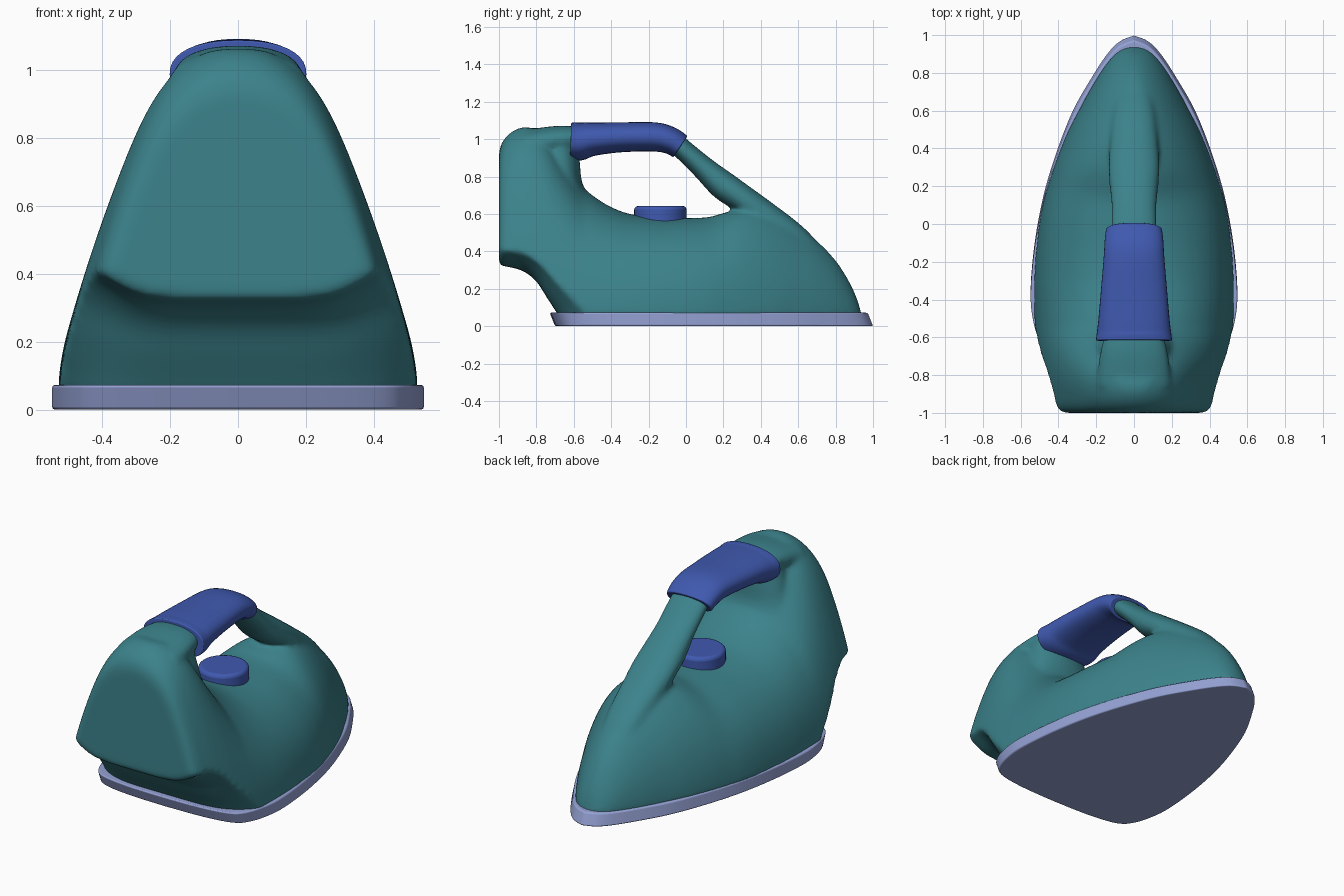
import bpy, bmesh, math
from mathutils import Vector

if "Cube" in bpy.data.objects:
    bpy.data.objects.remove(bpy.data.objects["Cube"])


def material(name, rgb):
    m = bpy.data.materials.new(name)
    m.diffuse_color = (*rgb, 1)
    m.use_nodes = True
    m.node_tree.nodes["Principled BSDF"].inputs["Base Color"].default_value = m.diffuse_color
    return m


TEAL = material("teal plastic", (0.045, 0.225, 0.26))
BLUE = material("blue grip", (0.05, 0.10, 0.43))
STEEL = material("lavender steel", (0.30, 0.36, 0.66))


def spline(pts, n=5):
    """Catmull-Rom through tuples of any length."""
    out = []
    for i in range(len(pts) - 1):
        quad = [pts[max(i - 1, 0)], pts[i], pts[i + 1], pts[min(i + 2, len(pts) - 1)]]
        for k in range(n):
            t = k / n
            out.append(tuple(0.5 * (2 * b + (c - a) * t + (2 * a - 5 * b + 4 * c - d) * t * t
                                    + (3 * b - a - 3 * c + d) * t ** 3) for a, b, c, d in zip(*quad)))
    return out + [tuple(pts[-1])]


def loft(name, rings, mat):
    """Skin a list of equal closed rings and cap both ends."""
    bm = bmesh.new()
    loops = [[bm.verts.new(p) for p in r] for r in rings]
    n = len(loops[0])
    for a, b in zip(loops, loops[1:]):
        for i in range(n):
            bm.faces.new((a[i], a[(i + 1) % n], b[(i + 1) % n], b[i]))
    bm.faces.new(loops[0][::-1])
    bm.faces.new(loops[-1])
    bmesh.ops.recalc_face_normals(bm, faces=bm.faces)
    me = bpy.data.meshes.new(name)
    bm.to_mesh(me)
    bm.free()
    me.materials.append(mat)
    ob = bpy.data.objects.new(name, me)
    bpy.context.collection.objects.link(ob)
    return ob


def sweep(stations, power, sides=40):
    """Superellipse rings (y, z, half width, half thickness) across a path in the yz plane."""
    st = spline(stations)
    rings = []
    for i, (y, z, hw, ht) in enumerate(st):
        a, b = st[max(i - 1, 0)], st[min(i + 1, len(st) - 1)]
        up = Vector((0, -(b[1] - a[1]), b[0] - a[0])).normalized()
        if up.z < 0:
            up = -up
        ring = []
        for k in range(sides):
            c, s = math.cos(2 * math.pi * k / sides), math.sin(2 * math.pi * k / sides)
            u = math.copysign(abs(c) ** (2 / power), c) * hw
            v = math.copysign(abs(s) ** (2 / power), s) * ht
            ring.append(Vector((u, y, z)) + up * v)
        rings.append(ring)
    return rings


def finish(ob, bevel=0.0, angle=40):
    if bevel:
        m = ob.modifiers.new("bevel", 'BEVEL')
        m.width, m.segments, m.limit_method = bevel, 3, 'ANGLE'
        m.angle_limit = math.radians(50)
    bpy.ops.object.select_all(action='DESELECT')
    ob.select_set(True)
    bpy.context.view_layer.objects.active = ob
    bpy.ops.object.shade_smooth_by_angle(angle=math.radians(angle))


# body shell: (y, half width at base, surface height, height of the outer hull above it)
BASE = 0.05
stations = [(-1.0, .448, .93, .93), (-.985, .468, .98, .98), (-.95, .482, 1.025, 1.025),
            (-.9, .49, 1.057, 1.057), (-.85, .5, 1.065, 1.07), (-.8, .507, 1.045, 1.073),
            (-.74, .515, .985, 1.073), (-.68, .52, .905, 1.073), (-.62, .524, .825, 1.073),
            (-.56, .527, .75, 1.073), (-.48, .529, .685, 1.073), (-.4, .53, .637, 1.073),
            (-.3, .53, .60, 1.07), (-.15, .52, .58, 1.04), (0, .503, .578, .98), (.12, .48, .583, .91),
            (.2, .457, .605, .85), (.3, .425, .625, .775), (.4, .388, .615, .705), (.5, .345, .58, .63),
            (.6, .293, .525, .55), (.7, .24, .455, .465), (.8, .18, .352, .355),
            (.87, .13, .245, .245), (.91, .09, .16, .16), (.932, .055, .09, .09), (.94, .025, .06, .06)]


def hull(t, y):
    """Relative half width: blunt crown on the tower, rounder towards the nose."""
    tower = (1 - .61 * t ** 1.5) * max(0, 1 - t ** 14) ** .5
    nose = max(0, 1 - t ** 1.8) ** .6
    k = min(1, max(0, (y + .3) / .6))
    return tower * (1 - k) + nose * k


rings = []
for y, w, top, outer in spline(stations, 4):
    r = min(1.0, (top - BASE) / (outer - BASE))
    e = .45 * min(1.0, (1 - r) * 3)
    ring = []
    for k in range(49):
        a = math.pi * k / 48
        t = min(1.0, math.sin(a))
        x = 0.0
        if k != 24:
            x = math.copysign(w * hull(t * r, y) * (1 - t ** 3.5) ** e, math.cos(a))
        ring.append((x, y, BASE + t * (top - BASE)))
    rings.append(ring)
body = loft("body", rings, TEAL)

# nose ridge, strut and handle core in one sweep, and the web in front of the tower
core = loft("handle_core", sweep([(.8, .25, .07, .055), (.6, .462, .11, .068), (.4, .608, .13, .077),
                                  (.3, .683, .135, .075), (.2, .752, .13, .078), (.1, .84, .12, .064),
                                  (0, .93, .12, .056), (-.07, .985, .12, .056), (-.16, 1.01, .12, .055),
                                  (-.42, 1.01, .13, .055), (-.56, 1.0, .15, .066),
                                  (-.68, .998, .18, .074), (-.85, .97, .2, .08)], 2.2), TEAL)
web = loft("tower_web", sweep([(-.685, 1.0, .16, .1), (-.672, .87, .19, .105), (-.64, .74, .22, .09),
                               (-.57, .61, .26, .08)], 2), TEAL)

# undercut below the heel, bowed towards the corners
cut_profile = spline([(-1.1, .33), (-1.0, .325), (-.94, .315), (-.87, .295), (-.8, .24),
                      (-.745, .155), (-.69, .07), (-.67, .03)], 4) + [(-.67, -.1), (-1.1, -.1)]
rings = []
for i in range(49):
    x = -0.6 + i * 0.025
    bow_y = .06 * (abs(x) / .43) ** 5
    s = (abs(x) / .42) ** 6
    bow_z = .18 * s / (1 + s)
    ring = []
    for y, z in cut_profile:
        low = min(1, max(0, 1 - z / .33))
        ring.append((x, y + (bow_y * low if y > -1.05 else 0), z + bow_z * (1 - low)))
    rings.append(ring)
cutter = loft("heel_cutter", rings, TEAL)

for op, other in (('DIFFERENCE', cutter), ('UNION', core), ('UNION', web)):
    m = body.modifiers.new(op.lower(), 'BOOLEAN')
    m.operation, m.object, m.solver = op, other, 'EXACT'
    other.hide_render = True
    other.hide_set(True)
m = body.modifiers.new("blend", 'REMESH')
m.mode, m.voxel_size, m.use_smooth_shade = 'VOXEL', 0.013, True
m = body.modifiers.new("soften", 'SMOOTH')
m.factor, m.iterations = 0.5, 16

# bake the body and drop the helpers
dg = bpy.context.evaluated_depsgraph_get()
baked = bpy.data.meshes.new_from_object(body.evaluated_get(dg))
body.modifiers.clear()
body.data = baked
baked.materials.clear()
baked.materials.append(TEAL)
for p in baked.polygons:
    p.material_index = 0
    p.use_smooth = True
for helper in (cutter, core, web):
    bpy.data.objects.remove(helper)

# grip sleeve
grip = loft("grip", sweep([(-.03, .96, .148, .068), (-.085, .993, .155, .073), (-.17, 1.012, .16, .078),
                           (-.35, 1.01, .175, .08), (-.5, 1.0, .188, .09), (-.57, .988, .196, .102),
                           (-.617, .988, .202, .1)], 2.3), BLUE)
finish(grip, 0.015)

# temperature dial
dial = loft("dial", [[(.14 * math.cos(a), -.137 + .14 * math.sin(a), z)
                      for a in (2 * math.pi * k / 48 for k in range(48))] for z in (.5, .643)], BLUE)
finish(dial, 0.02)

# soleplate: pointed outline, leaning slightly back towards its top
half = spline([(0, 1.0), (.075, .97), (.14, .905), (.22, .785), (.325, .6), (.415, .37), (.48, .15),
               (.525, -.09), (.547, -.33), (.537, -.47), (.5, -.59), (.43, -.66), (.25, -.692), (0, -.70)], 4)
outline = half + [(-x, y) for x, y in half[-2:0:-1]]
sole = loft("soleplate", [[(x, y - z * .4, z) for x, y in outline] for z in (0, .072)], STEEL)
finish(sole, 0.008)
